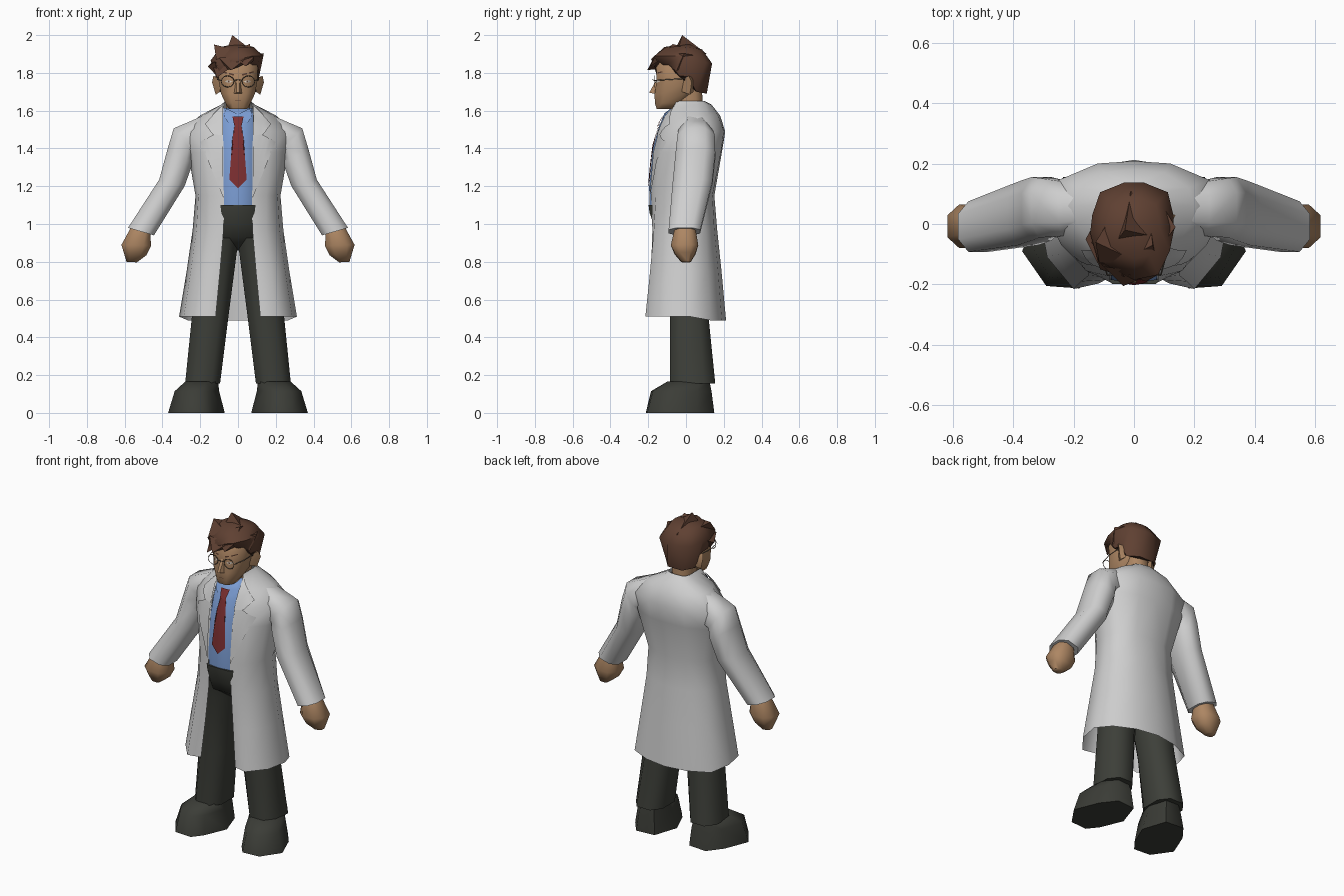
import bpy, bmesh, math
from mathutils import Vector
from mathutils.bvhtree import BVHTree


def material(name, rgb):
    m = bpy.data.materials.new(name)
    m.diffuse_color = (*rgb, 1)
    return m


WHITE = material("coat_white", (0.62, 0.62, 0.62))
DARK = material("trouser_dark", (0.047, 0.05, 0.041))
SHOE = material("shoe_dark", (0.044, 0.046, 0.038))
SKIN = material("skin", (0.42, 0.24, 0.125))
HAIR = material("hair_brown", (0.115, 0.052, 0.032))
BLUE = material("shirt_blue", (0.2, 0.34, 0.66))
RED = material("tie_red", (0.2, 0.028, 0.03))
WIRE = material("wire_grey", (0.16, 0.13, 0.1))
EYE = material("eye_white", (0.6, 0.55, 0.48))


def finish(bm, name, mat, mirror=False, angle=62):
    bmesh.ops.recalc_face_normals(bm, faces=bm.faces)
    # Open sheets: make them face away from the upright axis
    if any(e.is_boundary for e in bm.edges):
        if sum(f.normal.x * f.calc_center_median().x + f.normal.y * f.calc_center_median().y for f in bm.faces) < 0:
            bmesh.ops.reverse_faces(bm, faces=bm.faces)
    me = bpy.data.meshes.new(name)
    bm.to_mesh(me)
    bm.free()
    ob = bpy.data.objects.new(name, me)
    bpy.context.collection.objects.link(ob)
    me.materials.append(mat)
    bpy.ops.object.select_all(action='DESELECT')
    bpy.context.view_layer.objects.active = ob
    ob.select_set(True)
    bpy.ops.object.shade_smooth_by_angle(angle=math.radians(angle))
    if mirror:
        m = ob.modifiers.new("mirror", 'MIRROR')
        m.merge_threshold = 0.002
    return ob


def loft(name, rings, mat, closed=True, **kw):
    """Skin a list of rings; closed rings also get end caps."""
    bm = bmesh.new()
    rows = [[bm.verts.new(p) for p in r] for r in rings]
    n = len(rows[0])
    for a, b in zip(rows, rows[1:]):
        for i in range(n if closed else n - 1):
            j = (i + 1) % n
            bm.faces.new((a[i], a[j], b[j], b[i]))
    if closed:
        bm.faces.new(rows[0])
        bm.faces.new(rows[-1])
    return finish(bm, name, mat, **kw)


OCT = [(-1, -.5), (-.5, -1), (.5, -1), (1, -.5), (1, .5), (.5, 1), (-.5, 1), (-1, .5)]


def level(z, x0, x1, y0, y1):
    """Horizontal eight-sided ring filling the given extents."""
    return [((x0 + x1) / 2 + u * (x1 - x0) / 2, (y0 + y1) / 2 + v * (y1 - y0) / 2, z) for u, v in OCT]


def slanted(outer, inner, y0, y1):
    """Eight-sided ring spanning two (x, z) points, for arms and hands."""
    (xo, zo), (xi, zi) = outer, inner
    return [((xo + xi) / 2 + u * (xo - xi) / 2, (y0 + y1) / 2 + v * (y1 - y0) / 2,
             (zo + zi) / 2 + u * (zo - zi) / 2) for u, v in OCT]


def plate(name, outline, base, mat, lift, mirror=False):
    """Flat (x, z) outline draped on the front of another part."""
    me = base.data
    tree = BVHTree.FromPolygons([v.co for v in me.vertices], [p.vertices for p in me.polygons])
    bm = bmesh.new()
    bm.faces.new([bm.verts.new((x, 0, z)) for x, z in outline])
    bmesh.ops.triangulate(bm, faces=bm.faces)
    bmesh.ops.subdivide_edges(bm, edges=bm.edges, cuts=2, use_grid_fill=True)
    for v in bm.verts:
        hit = tree.ray_cast(Vector((v.co.x, -1, v.co.z)), Vector((0, 1, 0)))[0]
        v.co.y = (hit.y if hit else -0.07) - lift
    return finish(bm, name, mat, mirror=mirror)


def solid(name, points, mat, **kw):
    """Convex hull of a few points."""
    bm = bmesh.new()
    for p in points:
        bm.verts.new(p)
    bmesh.ops.convex_hull(bm, input=bm.verts)
    return finish(bm, name, mat, **kw)


# Coat: half sections from front opening round to the back seam
xs_ys = [
    (.49, [(.118, -.197), (.2, -.215), (.287, -.11), (.312, .02), (.265, .13), (.14, .19), (0, .212)]),
    (.75, [(.095, -.185), (.175, -.19), (.25, -.1), (.272, .02), (.23, .115), (.12, .17), (0, .188)]),
    (.97, [(.076, -.178), (.15, -.17), (.22, -.085), (.24, .02), (.2, .105), (.1, .15), (0, .165)]),
    (1.15, [(.074, -.185), (.15, -.16), (.21, -.08), (.225, .02), (.19, .1), (.1, .14), (0, .15)]),
    (1.38, [(.077, -.165), (.17, -.14), (.24, -.07), (.265, .04), (.24, .135), (.12, .185), (0, .19)]),
    (1.49, [(.079, -.14), (.17, -.11), (.26, -.03), (.3, .06), (.25, .145), (.12, .2), (0, .208)]),
    (1.575, [(.079, -.1), (.14, -.07), (.185, 0), (.2, .06), (.18, .12), (.1, .17), (0, .18)]),
    (1.632, [(.075, -.06), (.085, -.03), (.09, .02), (.09, .06), (.08, .1), (.05, .125), (0, .135)]),
    (1.65, [(.068, -.05), (.068, -.03), (.068, .02), (.068, .06), (.06, .085), (.04, .098), (0, .1)]),
]
rings = [[(x, y, z + (.02 if k < 4 and z < .6 else 0)) for k, (x, y) in enumerate(s)] for z, s in xs_ys]
coat = loft("coat", rings, WHITE, closed=False, mirror=True)

# Lapels and coat collar
plate("lapel", [(.078, 1.14), (.2, 1.435), (.135, 1.47), (.082, 1.5)], coat, WHITE, .009, True)
plate("coat_collar", [(.08, 1.47), (.135, 1.475), (.175, 1.53), (.13, 1.58), (.082, 1.63)], coat, WHITE, .011, True)

# Sleeves and hands
loft("sleeve", [
    slanted((.15, 1.59), (.15, 1.38), -.02, .11),
    slanted((.25, 1.545), (.2, 1.37), -.04, .14),
    slanted((.34, 1.507), (.235, 1.37), -.045, .152),
    slanted((.372, 1.4), (.24, 1.32), -.055, .155),
    slanted((.417, 1.235), (.283, 1.2), -.07, .14),
    slanted((.582, .98), (.445, .94), -.092, .075)], WHITE, mirror=True)
loft("hand", [
    slanted((.565, .985), (.465, .95), -.06, .05),
    slanted((.617, .89), (.46, .885), -.08, .065),
    slanted((.605, .85), (.485, .835), -.06, .05),
    slanted((.59, .8), (.535, .797), -.025, .025)], SKIN, mirror=True)

# Shirt with bulging front
shirt = loft("shirt", [[(-w, .04, z), (-w, y + .09, z), (-.074, y + .002, z), (0, y - .008, z),
                        (.074, y + .002, z), (w, y + .09, z), (w, .04, z)]
                       for z, y, w in [(1.085, -.185, .13), (1.2, -.187, .13), (1.4, -.168, .13),
                                       (1.52, -.134, .12), (1.585, -.1, .1), (1.615, -.07, .08)]], BLUE)
plate("shirt_collar", [(.008, 1.585), (.05, 1.535), (.075, 1.57), (.062, 1.612)], shirt, BLUE, .008, True)

# Tie: blade and knot
plate("tie_blade", [(-.016, 1.535), (-.03, 1.45), (-.046, 1.235), (0, 1.19), (.046, 1.235), (.03, 1.45), (.016, 1.535)],
      shirt, RED, .007)
plate("tie_knot", [(-.03, 1.57), (-.018, 1.515), (.018, 1.515), (.03, 1.57)], shirt, RED, .011)

# Trousers: hips and two legs
loft("hips", [level(.86, -.05, .05, -.05, .05), level(.93, -.15, .15, -.14, .11),
              level(1.0, -.145, .145, -.172, .1), level(1.06, -.145, .145, -.193, .1),
              level(1.1, -.145, .145, -.198, .1)], DARK)
loft("leg", [level(.155, .095, .28, -.085, .155), level(.5, .052, .245, -.085, .12),
             level(.87, .004, .2, -.118, .11), level(.98, -.01, .17, -.15, .11)], DARK, mirror=True)

# Shoes: wide blocks turned outward
sole = [(.07, -.01), (.13, -.15), (.18, -.213), (.29, -.205), (.37, -.09), (.31, .06), (.24, .15), (.12, .14)]
upper = [(.1, .0), (.14, -.13), (.19, -.185), (.28, -.175), (.335, -.08), (.29, .06), (.23, .135), (.13, .13)]
top = [(.105, .01), (.12, -.06), (.17, -.1), (.24, -.1), (.28, -.03), (.27, .07), (.22, .125), (.14, .12)]
loft("shoe", [[(x, y, 0) for x, y in sole],
              [(x, y, .115) for x, y in upper],
              [(x, y, .165) for x, y in top]], SHOE, mirror=True, angle=60)

# Head, neck, ears and nose
loft("neck", [level(1.54, -.065, .065, -.05, .09), level(1.72, -.06, .06, -.06, .085)], SKIN)
head = loft("head", [level(1.61, -.05, .05, -.155, -.05), level(1.64, -.066, .066, -.165, -.01),
                     level(1.69, -.09, .09, -.166, .04), level(1.76, -.103, .103, -.155, .07),
                     level(1.83, -.105, .105, -.158, .08), level(1.91, -.08, .08, -.1, .05)], SKIN)
solid("ear", [(.095, -.02, 1.7), (.095, -.02, 1.765), (.13, .015, 1.785), (.137, .03, 1.75),
              (.118, .02, 1.685), (.095, .04, 1.7), (.095, .04, 1.77)], SKIN, mirror=True)
solid("nose", [(-.01, -.15, 1.775), (.01, -.15, 1.775), (-.008, -.195, 1.695), (.008, -.195, 1.695),
               (-.026, -.155, 1.688), (.026, -.155, 1.688)], SKIN)

# Eyes, brows and mouth as thin plates
plate("eye", [(.03, 1.753), (.05, 1.764), (.07, 1.755), (.05, 1.746)], head, EYE, .002, True)
plate("pupil", [(.045, 1.75), (.045, 1.761), (.054, 1.761), (.054, 1.75)], head, HAIR, .004, True)
plate("brow", [(.022, 1.785), (.085, 1.803), (.085, 1.809), (.022, 1.794)], head, HAIR, .003, True)
plate("mouth", [(-.018, 1.653), (.018, 1.653), (.015, 1.656), (-.015, 1.656)], head, HAIR, .002)


# Spectacles: rings, bridge and side arms
def tube(name, pts, r, cyclic=False):
    rings = []
    n = len(pts)
    for i, p in enumerate(pts):
        a = pts[(i - 1) % n] if cyclic or i else pts[0]
        b = pts[(i + 1) % n] if cyclic or i < n - 1 else pts[-1]
        t = (Vector(b) - Vector(a)).normalized()
        u = t.cross(Vector((0, 1, 0)) if abs(t.y) < .7 else Vector((0, 0, 1))).normalized()
        w = t.cross(u)
        rings.append([Vector(p) + r * (math.cos(k * math.pi / 2) * u + math.sin(k * math.pi / 2) * w) for k in range(4)])
    if cyclic:
        rings.append(rings[0])
    loft(name, rings, WIRE, mirror=True, angle=100)


circle = [(.055 + .034 * math.cos(k * math.pi / 6), -.168, 1.755 + .03 * math.sin(k * math.pi / 6)) for k in range(12)]
tube("lens_ring", circle, .0022, True)
tube("bridge", [(.021, -.168, 1.76), (.0, -.178, 1.764)], .0022)
tube("side_arm", [(.089, -.168, 1.76), (.109, -.09, 1.765), (.11, .0, 1.77)], .0025)

# Hair cap: hairline, widest ring, crown ring, peak
hairline = [(0, -.165, 1.83), (.07, -.15, 1.865), (.107, -.09, 1.85), (.112, -.035, 1.785), (.112, .01, 1.78),
            (.1, .055, 1.7), (.05, .11, 1.69), (-.05, .11, 1.69), (-.1, .055, 1.7), (-.112, .01, 1.78),
            (-.115, -.05, 1.785), (-.1, -.14, 1.805)]
widest = [(0, -.185, 1.872), (.08, -.168, 1.89), (.118, -.09, 1.89), (.132, -.02, 1.89), (.13, .03, 1.87),
          (.112, .105, 1.855), (.03, .138, 1.85), (-.03, .138, 1.85), (-.112, .105, 1.855), (-.138, .03, 1.87),
          (-.145, -.03, 1.865), (-.12, -.12, 1.87)]
crown = [(x * .64, y * .62, 1.937 - .1 * max(y, 0)) for x, y, z in widest]
peak = [(x * .15 - .01, y * .15, 1.95) for x, y, z in widest]
loft("hair", [hairline, widest, crown, peak], HAIR, angle=55)

# Hair tufts: tip followed by root points
tufts = [
    [(-.03, -.02, 2.0), (-.06, -.06, 1.92), (.06, -.04, 1.93), (-.01, .11, 1.9)],
    [(-.127, -.06, 1.95), (-.115, -.13, 1.87), (0, -.12, 1.92), (-.06, .05, 1.91)],
    [(-.16, -.05, 1.835), (-.12, -.13, 1.86), (-.11, .04, 1.88), (-.105, -.09, 1.775)],
    [(.062, -.07, 1.953), (-.04, -.12, 1.91), (.08, -.13, 1.88), (.05, .04, 1.92)],
    [(.137, -.01, 1.903), (.07, -.1, 1.905), (.118, -.05, 1.81), (.09, .07, 1.89)],
    [(-.035, -.205, 1.815), (-.1, -.14, 1.88), (.06, -.165, 1.89), (.02, -.165, 1.84), (-.06, -.155, 1.82)],
    [(-.112, -.15, 1.775), (-.14, -.06, 1.855), (-.03, -.175, 1.87), (-.05, -.165, 1.82)],
    [(.04, -.19, 1.835), (-.02, -.17, 1.88), (.085, -.165, 1.885), (.08, -.15, 1.86)],
]
for i, t in enumerate(tufts):
    solid("hair_tuft_%d" % (i + 1), t, HAIR, angle=60)
